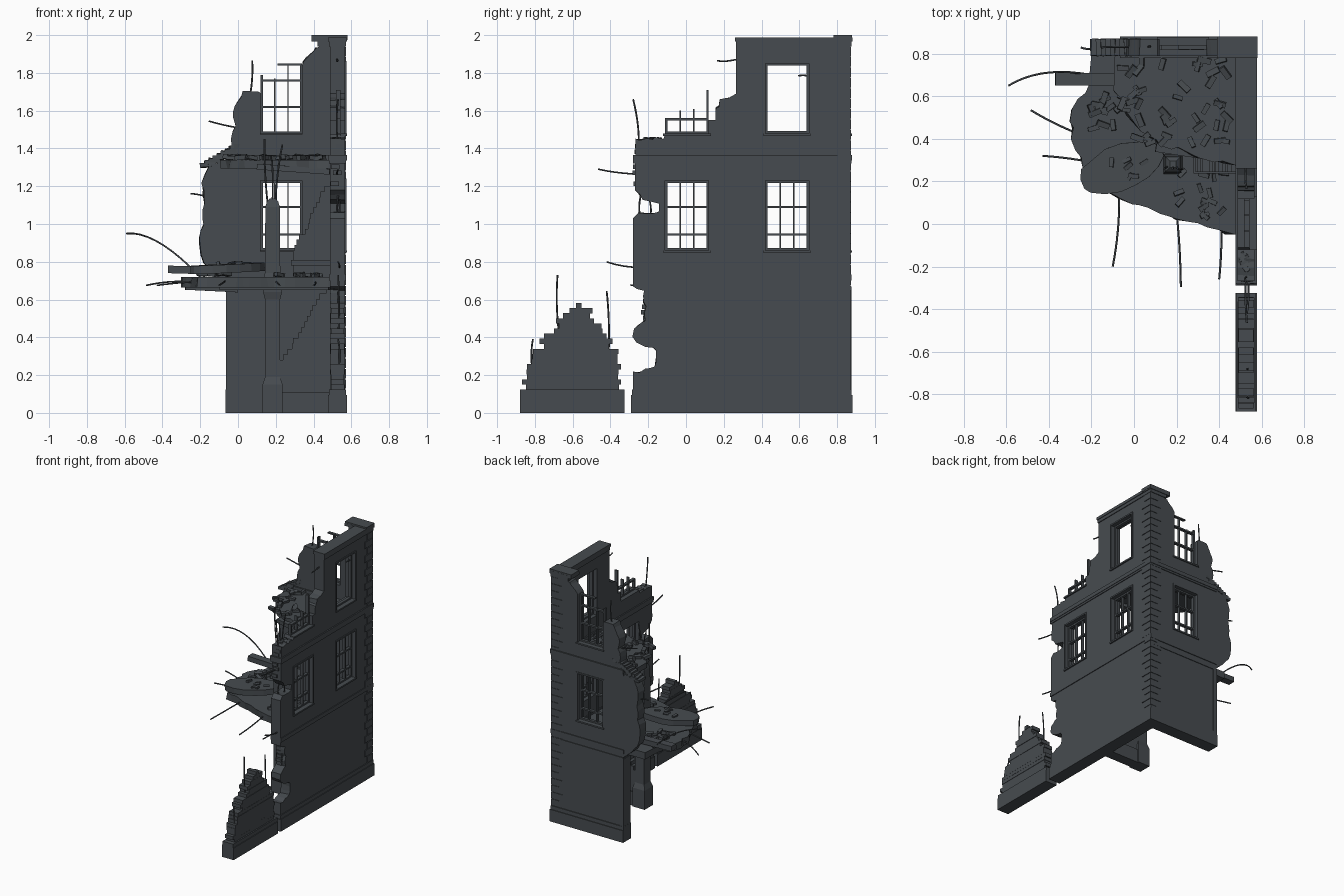
import bpy, bmesh, math, random
from mathutils import Matrix, Vector, Euler

if "Cube" in bpy.data.objects:
    bpy.data.objects.remove(bpy.data.objects["Cube"])

random.seed(7)
R = random.uniform
MAT = bpy.data.materials.new("dark slate grey")
MAT.diffuse_color = (0.062, 0.071, 0.079, 1)
MAT.use_nodes = True
MAT.node_tree.nodes["Principled BSDF"].inputs["Base Color"].default_value = MAT.diffuse_color
WX0, WX1, WY0, WY1 = 0.487, 0.567, 0.79, 0.87  # faces of right wall (x) and back wall (y)


def finish(name, bm):
    bmesh.ops.recalc_face_normals(bm, faces=bm.faces)
    me = bpy.data.meshes.new(name)
    bm.to_mesh(me)
    bm.free()
    me.materials.append(MAT)
    ob = bpy.data.objects.new(name, me)
    bpy.context.collection.objects.link(ob)
    return ob


def boxes(name, items):
    """Each item: x0,x1,y0,y1,z0,z1 and optionally a rotation tuple."""
    bm = bmesh.new()
    for b in items:
        lo, hi = Vector(b[0:6:2]), Vector(b[1:6:2])
        rot = Euler(b[6] if len(b) > 6 else (0, 0, 0)).to_matrix().to_4x4()
        bmesh.ops.create_cube(bm, size=1, matrix=Matrix.Translation((lo + hi) / 2) @ rot
                              @ Matrix.Diagonal((*(hi - lo), 1)))
    return finish(name, bm)


def rough(path, step=0.035, amp=0.008):
    """Subdivide a broken edge and jitter it; third value = jitter on far side."""
    out = []
    for (a, b), (c, d) in zip(path, path[1:]):
        n = max(1, round(math.hypot(c - a, d - b) / step))
        for i in range(n):
            t = i / n
            out.append((a + (c - a) * t + R(-amp, amp), b + (d - b) * t + R(-amp, amp), amp))
    return out + [path[-1]]


def prism(name, pts, axis, lo, hi):
    put = {'x': lambda u, v, d: (d, u, v), 'y': lambda u, v, d: (u, d, v),
           'z': lambda u, v, d: (u, v, d)}[axis]
    bm = bmesh.new()
    j = lambda p: R(-1, 1) * p[2] if len(p) > 2 else 0
    a = [bm.verts.new(put(p[0], p[1], lo)) for p in pts]
    b = [bm.verts.new(put(p[0] + j(p), p[1] + j(p), hi)) for p in pts]
    bm.faces.new(a)
    bm.faces.new(b[::-1])
    for i in range(len(a)):
        k = (i + 1) % len(a)
        bm.faces.new((a[i], a[k], b[k], b[i]))
    return finish(name, bm)


def along(axis, u0, u1, d0, d1, z0, z1):
    return (d0, d1, u0, u1, z0, z1) if axis == 'x' else (u0, u1, d0, d1, z0, z1)


def cut(ob, axis, holes):
    cutter = boxes("window_cutter", [along(axis, u0, u1, 0.4, 1, z0, z1) for u0, u1, z0, z1 in holes])
    cutter.hide_render = True
    m = ob.modifiers.new("windows", 'BOOLEAN')
    m.operation, m.solver, m.object = 'DIFFERENCE', 'EXACT', cutter
    bpy.context.view_layer.objects.active = ob
    bpy.ops.object.modifier_apply(modifier=m.name)
    bpy.data.objects.remove(cutter)


def window(name, axis, u0, u1, z0, head=None, tops=None, rails=(), bars=True):
    """Frame and glazing bars; tops = heights of the four uprights when broken."""
    d = 0.53 if axis == 'x' else 0.83
    w, t, items = 0.006, 0.012, []
    for i, top in enumerate(tops or [head] * 4):
        if bars or i in (0, 3):
            u = u0 + w + (u1 - u0 - 2 * w) * i / 3
            h = w if i in (0, 3) else w * 0.65
            items.append(along(axis, u - h, u + h, d - t, d + t, z0, top))
    for z in [z0 + w, *rails]:
        items.append(along(axis, u0, u1, d - t, d + t, z - w, z + w))
    items.append(along(axis, u0 - t, u1 + t, d + t, d + 4 * t, z0 - t, z0))
    if head:
        items.append(along(axis, u0, u1, d - t, d + t, head - t, head))
        for a, b in ((u0 - t, u0), (u1, u1 + t)):
            items.append(along(axis, a, b, d + 2 * t, d + 0.044, z0, head))
        items.append(along(axis, u0 - t, u1 + t, d + 2 * t, d + 0.044, head, head + t))
    boxes(name, items)


# Right wall with broken outline
low_break = rough([(-0.27, 0.22), (-0.16, 0.24), (-0.15, 0.33), (-0.27, 0.38), (-0.27, 0.44), (-0.22, 0.5),
                   (-0.22, 0.65), (-0.28, 0.67)], 0.03)
notch = rough([(-0.25, 1.06), (-0.14, 1.06), (-0.14, 1.11), (-0.23, 1.13), (-0.27, 1.18)], 0.04, 0.004)
top_break = rough([(-0.27, 1.45), (-0.12, 1.45)], 0.03) + [(-0.11, 1.475), (0.12, 1.475), (0.12, 1.55), (0.155, 1.55)] \
    + rough([(0.155, 1.61), (0.18, 1.65), (0.265, 1.69)], 0.03)
right = prism("right_wall", [(WY1, 0), (-0.28, 0), (-0.28, 0.12)] + low_break + [(-0.28, 1.03)] + notch + top_break
              + [(0.265, 1.965), (WY1, 1.98)], 'x', WX0, WX1)
cut(right, 'x', [(-0.11, 0.12, 0.86, 1.23), (0.42, 0.65, 0.86, 1.23), (0.42, 0.65, 1.48, 1.85)])

# Back wall with broken outline
side_break = rough([(-0.13, 0.73), (-0.2, 0.83), (-0.21, 0.92), (-0.18, 1.0), (-0.19, 1.22), (-0.15, 1.31),
                    (-0.05, 1.34), (-0.02, 1.52), (-0.03, 1.6), (0.03, 1.7), (0.11, 1.7)], 0.04)
back = prism("back_wall", [(WX1, 0), (-0.06, 0), (-0.06, 0.67)] + side_break
             + [(0.12, 1.69), (0.12, 1.475), (0.34, 1.475), (0.34, 1.84)]
             + rough([(0.35, 1.86), (0.39, 1.91), (0.46, 1.95)], 0.03) + [(WX1, 1.975)], 'y', WY0, WY1)
cut(back, 'y', [(0.12, 0.34, 0.855, 1.23)])

# Windows
low_rails = (0.945, 1.09)
for name, axis, u0, u1 in (("right_window_front", 'x', -0.11, 0.12), ("right_window_rear", 'x', 0.42, 0.65),
                           ("back_window_lower", 'y', 0.12, 0.34)):
    window(name, axis, u0, u1, 0.86, 1.23, rails=low_rails)
window("right_window_upper", 'x', 0.42, 0.65, 1.48, 1.85, bars=False)
window("right_window_broken", 'x', -0.11, 0.12, 1.478, tops=[1.56, 1.6, 1.61, 1.71], rails=[1.555])
window("back_window_broken", 'y', 0.12, 0.34, 1.478, tops=[1.79, 1.77, 1.85, 1.85], rails=[1.62, 1.76])
boxes("broken_window_head", [(0.21, 0.34, 0.82, 0.842, 1.84, 1.85)])


# Plinths, string courses and top cornice run along both walls, standing proud by p
def band(p, z0, z1, y0=-0.28, x0=-0.065):
    return [(WX0 - p, WX1 + p, y0, WY1 + p, z0, z1), (x0, WX1 + p, WY0 - p, WY1 + p, z0, z1)]


boxes("plinth", band(0.011, 0, 0.095, -0.29) + band(0.006, 0.095, 0.125, -0.285)
      + [(WX0 - p, WX1 + p, -0.88, -0.325, z, z + 0.095) for p, z in ((0.011, 0), (0.006, 0.03))])
boxes("string_courses", band(0.006, 0.7, 0.732) + band(0.01, 1.335, 1.365) + band(0.006, 1.32, 1.335))
boxes("top_cornice", band(0.011, 1.965, 1.988, 0.26, 0.39) + band(0.006, 1.94, 1.965, 0.265, 0.42)
      + [(0.39, 0.58, 0.78, 0.88, 1.975, 2.0)])
boxes("ground_panel_edges", [(-0.064, -0.03, 0.785, 0.875, 0.12, 0.66), (-0.06, 0.57, 0.865, 0.875, 0.65, 0.67)])

# Corner quoins, alternating long and short
quoins = []
for i in range(33):
    z, n = 0.128 + i * 0.055, 0.1 if i % 2 else 0.07
    quoins += [(0.56, 0.573, 0.872 - n, 0.874, z, z + 0.05), (0.572 - n, 0.573, 0.862, 0.874, z, z + 0.05)]
boxes("corner_quoins", quoins)

# Detached brick stump, one box per course, narrowing upward
stump = []
for i in range(17):
    t, e, z = i / 16, R(0, 0.005), 0.122 + i * 0.027
    a, b = -0.87 + 0.27 * t ** 1.5, -0.34 - 0.19 * t ** 2
    stump.append((WX0 + e, WX1 - e, a + R(-0.02, 0.025), b + R(-0.025, 0.02), z, z + 0.028))
boxes("brick_stump", stump)

# Brick ends exposed along the right wall break
ends = []
for z0, n, y in ((0.13, 3, -0.24), (0.4, 8, -0.2), (1.2, 4, -0.24), (1.37, 2, -0.24)):
    for i in range(n):
        z, x = z0 + i * 0.03, R(0.49, 0.52)
        ends.append((x, x + 0.044, y - R(0.02, 0.045), y + 0.08, z, z + 0.024))
boxes("exposed_brick_ends", ends)


# Interior cross wall with stepped bricks on two storeys
def stepped(name, x0, z0, z1, base, n):
    pts = [(0.49, base), (x0, base), (x0, z0)]
    for i in range(1, n + 1):
        x = x0 + (0.46 - x0) * i / n + R(-0.012, 0.012)
        pts += [(x, pts[-1][1]), (x, z0 + (z1 - z0) * i / n)]
    prism(name, pts + [(0.49, z1)], 'y', 0.245, 0.315)


stepped("cross_wall_lower", 0.22, 0.28, 0.66, 0, 13)
stepped("cross_wall_upper", 0.29, 0.86, 1.2, 0.7, 12)
boxes("cross_wall_skirting", [(0.22, 0.49, 0.237, 0.323, 0, 0.11), (0.28, 0.49, 0.237, 0.323, 0.78, 0.81)])

# Square column with wide foot and chipped top
bm = bmesh.new()
rings = []
for h, z in ((0.053, 0), (0.053, 0.15), (0.04, 0.19), (0.04, 0.6), (0.05, 0.64), (0.05, 0.7), (0.041, 0.74),
             (0.038, 1.09), (0.03, 1.12), (0.015, 1.135)):
    rings.append([bm.verts.new((0.183 + sx * h, 0.28 + sy * h, z))
                  for sx, sy in ((-1, -1), (1, -1), (1, 1), (-1, 1))])
for a, b in zip(rings, rings[1:]):
    for i in range(4):
        bm.faces.new((a[i], a[(i + 1) % 4], b[(i + 1) % 4], b[i]))
bm.faces.new(rings[0])
bm.faces.new(rings[-1])
finish("column", bm)

# Floor slabs with broken free edges, and a fallen slab piece
prism("lower_floor", [(0.49, 0.8), (-0.2, 0.8)] + rough(
    [(-0.2, 0.64), (-0.29, 0.54), (-0.29, 0.4), (-0.22, 0.28), (-0.22, 0.16), (-0.02, 0.11), (0.2, 0.02),
     (0.48, -0.05)], 0.05, 0.012) + [(0.49, -0.05)], 'z', 0.665, 0.72)
prism("upper_floor", [(0.49, 0.8), (-0.09, 0.8)] + rough(
    [(-0.08, 0.62), (-0.03, 0.5), (0.12, 0.37), (0.48, 0.275)], 0.05, 0.012) + [(0.49, 0.275)], 'z', 1.295, 1.34)
oval = [(-0.06 + 0.195 * math.cos(a) * R(.92, 1.05), 0.265 + 0.13 * math.sin(a + 0.45) * R(.92, 1.05))
        for a in (i * math.tau / 16 for i in range(16))]
chunk = prism("fallen_slab", oval, 'z', -0.022, 0.022)
chunk.location.z = 0.762
chunk.rotation_euler = (0.02, -0.04, 0)
boxes("loose_beams", [(-0.37, -0.05, 0.65, 0.71, 0.735, 0.775, (0, 0.03, 0)),
                      (0.1, 0.49, 0.31, 0.35, 1.275, 1.305, (0, 0.07, -0.15)),
                      (-0.28, 0, 0.46, 0.5, 0.645, 0.675, (0, 0.05, 0.1)),
                      (-0.1, 0.49, 0.1, 0.14, 0.65, 0.68, (0, 0, -0.22))])

# Scattered bricks and rubble
rubble = []


def scatter(n, x0, x1, y0, y1, z, big=1.0):
    for _ in range(n):
        x, y, s = R(x0, x1), R(y0, y1), R(0.8, 1.15) * big
        rubble.append((x - 0.028 * s, x + 0.028 * s, y - 0.012 * s, y + 0.012 * s, z - 0.004, z + 0.018 * s,
                       (R(-.25, .25), R(-.2, .2), R(0, 3.1))))


scatter(34, 0.0, 0.45, 0.38, 0.77, 1.345)
scatter(10, -0.07, 0.05, 0.52, 0.76, 1.345)
scatter(14, -0.2, -0.05, 0.43, 0.62, 0.73)
scatter(16, 0.2, 0.46, 0.03, 0.24, 0.725, 0.8)
scatter(6, -0.15, 0.05, 0.22, 0.34, 0.785, 0.8)
scatter(8, 0.51, 0.54, -0.24, -0.14, 1.445, 0.7)
for i in range(9):  # loose bricks on the back wall's broken shoulder
    x, z = -0.17 + 0.022 * i, 1.3 + 0.013 * i
    rubble.append((x - 0.03, x + 0.03, WY0, WY1, z, z + 0.022, (R(-.1, .1), R(-.1, .1), R(-.1, .1))))
boxes("rubble_bricks", rubble)

# Bent reinforcing bars, from start to end with a random bend
cu = bpy.data.curves.new("rebar", 'CURVE')
cu.dimensions, cu.bevel_depth, cu.bevel_resolution, cu.resolution_u = '3D', 0.0048, 1, 5
cu.use_fill_caps = True


def bar(a, b, bend=None):
    a, b = Vector(a), Vector(b)
    mid = (a + b) / 2 + (Vector(bend) if bend else Vector((R(-1, 1), R(-1, 1), R(-1, 1))) * 0.02)
    sp = cu.splines.new('NURBS')
    sp.points.add(2)
    for p, c in zip(sp.points, (a, mid, b)):
        p.co = (*c, 1)
    sp.order_u, sp.use_endpoint_u = 3, True


bar((-0.2, 0.7, 0.72), (-0.59, 0.65, 0.95), (-0.04, 0.07, 0.13))
for x0, y0, x1, y1 in ((-.25, .42, -.485, .535), (-.2, .29, -.43, .32), (-.07, .15, -.1, -.2), (.2, .05, .22, -.295),
                       (.41, 0, .4, -.26)):
    bar((x0, y0, 0.695), (x1, y1, 0.675))
for y0, z0, y1, z1 in ((-.2, 1.265, -.465, 1.29), (-.2, .77, -.42, .8), (-.25, 1.42, -.28, 1.66), (.3, 1.88, .165, 1.865),
                       (.66, 1.78, .595, 1.785), (-.67, .4, -.68, .73), (-.41, .3, -.42, .645), (-.81, .2, -.81, .39),
                       (-.19, 1.04, -.2, 1.15), (-.24, 1.04, -.24, 1.15)):
    bar((0.53, y0, z0), (0.53, y1, z1))
for x0, z0, x1, z1 in ((.06, 1.66, .075, 1.865), (0, 1.51, -.155, 1.545), (-.15, 1.14, -.25, 1.16)):
    bar((x0, 0.83, z0), (x1, 0.83, z1))
for x0, x1, z in ((.16, .14, 1.45), (.2, .235, 1.42), (.18, .18, 1.34)):
    bar((x0, 0.27, 1.08), (x1, 0.26, z))
cu.materials.append(MAT)
rebar = bpy.data.objects.new("rebar", cu)
bpy.context.collection.objects.link(rebar)
bpy.ops.object.select_all(action='DESELECT')
rebar.select_set(True)
bpy.context.view_layer.objects.active = rebar
bpy.ops.object.convert(target='MESH')
